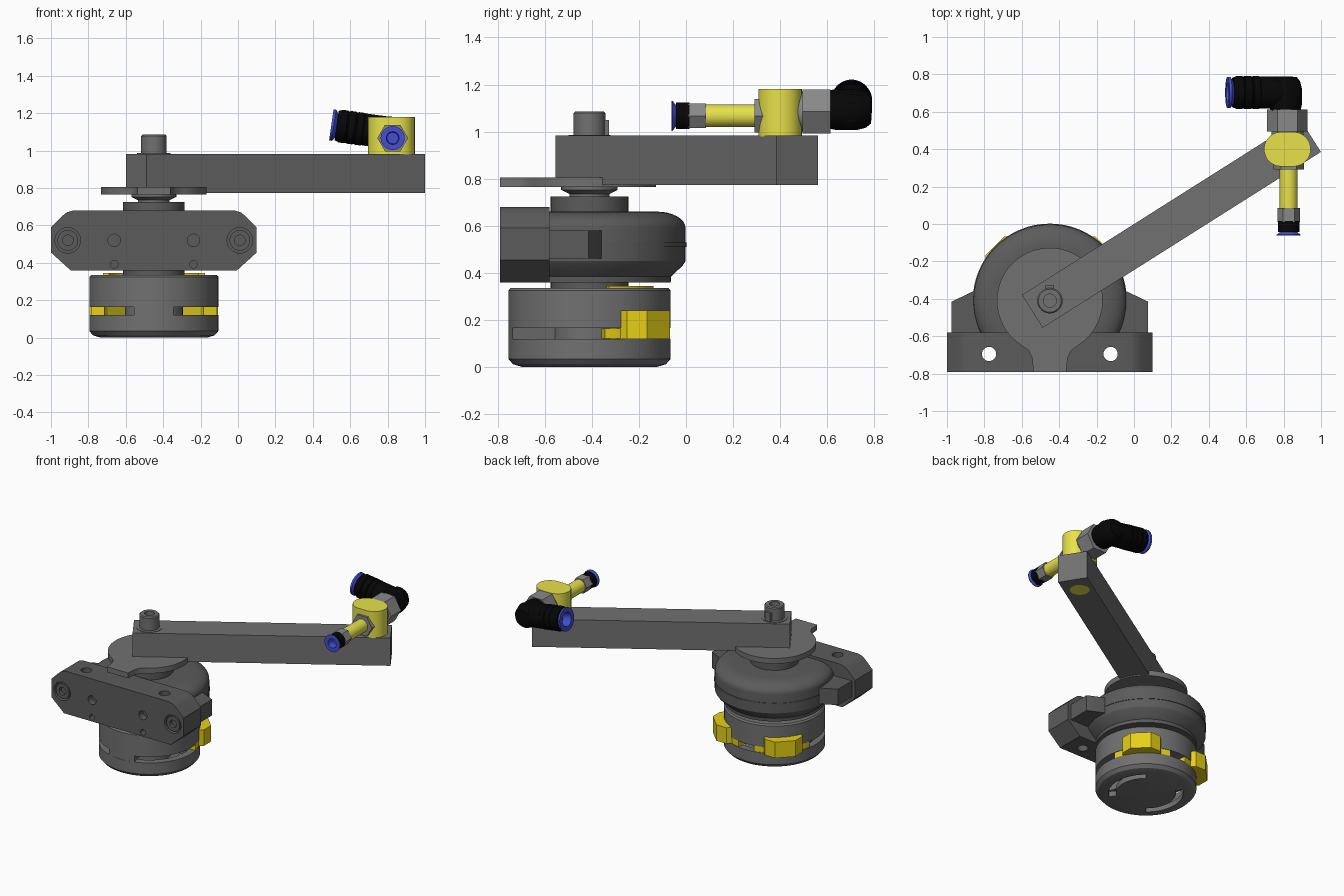
import bpy, bmesh
from math import pi, cos, sin, radians
from mathutils import Matrix, Euler

if "Cube" in bpy.data.objects:
    bpy.data.objects.remove(bpy.data.objects["Cube"])

CX, CY = -0.45, -0.41          # main shaft axis
FRONT, BACK = (pi / 2, 0, 0), (-pi / 2, 0, 0)


def material(name, col):
    m = bpy.data.materials.new(name)
    m.diffuse_color = (*col, 1)
    m.use_nodes = True
    m.node_tree.nodes["Principled BSDF"].inputs["Base Color"].default_value = m.diffuse_color
    return m


YELLOW = material("yellow", (0.80, 0.63, 0.008))
BRASS = material("brass_yellow", (0.80, 0.76, 0.07))
BLUE = material("blue", (0.06, 0.08, 0.65))
BLACK = material("black", (0.002, 0.002, 0.002))
GREY = material("grey", (0.165, 0.165, 0.165))
DARK = material("dark_grey", (0.105, 0.105, 0.105))
NUT = material("nut_grey", (0.25, 0.25, 0.25))


def finish(name, bm, loc, rot, mat):
    bmesh.ops.recalc_face_normals(bm, faces=bm.faces)
    bm.transform(Matrix.Translation(loc) @ Euler(rot).to_matrix().to_4x4())
    me = bpy.data.meshes.new(name)
    bm.to_mesh(me)
    bm.free()
    ob = bpy.data.objects.new(name, me)
    bpy.context.collection.objects.link(ob)
    me.materials.append(mat)
    return ob


def lathe(name, prof, loc=(CX, CY, 0), rot=(0, 0, 0), mat=GREY, n=64):
    """Revolve (radius, height) points about local z."""
    bm = bmesh.new()
    vs = [bm.verts.new((r, 0, z)) for r, z in prof]
    es = [bm.edges.new(p) for p in zip(vs, vs[1:])]
    bmesh.ops.spin(bm, geom=vs + es, cent=(0, 0, 0), axis=(0, 0, 1),
                   angle=2 * pi, steps=n, use_duplicate=False)
    bmesh.ops.remove_doubles(bm, verts=bm.verts, dist=1e-5)
    return finish(name, bm, loc, rot, mat)


def rod(name, r, z0, z1, loc=(CX, CY, 0), rot=(0, 0, 0), mat=GREY, n=48):
    return lathe(name, [(0, z0), (r, z0), (r, z1), (0, z1)], loc, rot, mat, n)


def tube(name, r0, r1, z0, z1, loc=(CX, CY, 0), rot=(0, 0, 0), mat=GREY, n=48):
    return lathe(name, [(r0, z0), (r1, z0), (r1, z1), (r0, z1), (r0, z0)], loc, rot, mat, n)


def prism(name, pts, z0, z1, loc=(0, 0, 0), rot=(0, 0, 0), mat=GREY):
    """Extrude a 2D outline along local z."""
    bm = bmesh.new()
    f = bm.faces.new([bm.verts.new((x, y, z0)) for x, y in pts])
    ext = bmesh.ops.extrude_face_region(bm, geom=[f])["geom"]
    bmesh.ops.translate(bm, vec=(0, 0, z1 - z0),
                        verts=[v for v in ext if isinstance(v, bmesh.types.BMVert)])
    return finish(name, bm, loc, rot, mat)


def arc(r, a0, a1, n=20, c=(0, 0)):
    return [(c[0] + r * cos(radians(a0 + (a1 - a0) * i / n)),
             c[1] + r * sin(radians(a0 + (a1 - a0) * i / n))) for i in range(n + 1)]


def sector(name, r0, r1, a0, a1, z0, z1, mat=GREY):
    return prism(name, arc(r1, a0, a1) + arc(r0, a1, a0), z0, z1, (CX, CY, 0), mat=mat)


def cut(ob, cutters):
    for c in cutters:
        c.hide_render = True
        m = ob.modifiers.new("cut", "BOOLEAN")
        m.operation, m.object, m.solver = "DIFFERENCE", c, "EXACT"
    dg = bpy.context.evaluated_depsgraph_get()
    me = bpy.data.meshes.new_from_object(ob.evaluated_get(dg))
    ob.modifiers.clear()
    ob.data = me
    for c in cutters:
        bpy.data.objects.remove(c)


# lower cap: hollow cup with two arc slots, core, front bridge, upper drum
cup = lathe("lower_cup", [(0, 0), (0.285, 0), (0.325, 0.012), (0.345, 0.035), (0.345, 0.12),
                          (0.295, 0.12), (0.295, 0.04), (0, 0.04)])
cut(cup, [sector("slot", 0.205, 0.255, a - 50, a + 50, -0.1, 0.08) for a in (0, 180)])
rod("cap_core", 0.155, 0.03, 0.34)
sector("front_bridge", 0.14, 0.344, 252, 288, 0.11, 0.17)
lathe("upper_drum", [(0, 0.165), (0.345, 0.165), (0.345, 0.325), (0.335, 0.335), (0, 0.335)])

# yellow clips on the two rear diagonals
for i, a in enumerate((45, 135)):
    rot = (0, 0, radians(a))
    prism(f"clip_{i}", [(0.25, -0.13), (0.355, -0.13), (0.415, -0.07), (0.415, 0.07),
                        (0.355, 0.13), (0.25, 0.13)], 0.12, 0.24, (CX, CY, 0), rot, YELLOW)
    sector(f"clip_foot_{i}", 0.27, 0.343, a - 34, a + 34, 0.121, 0.164, YELLOW)
    sector(f"clip_top_{i}", 0.25, 0.285, a - 28, a + 28, 0.33, 0.345, YELLOW)

# rotary housing with seam and collar, cut flush with the mounting bar
rod("neck", 0.165, 0.33, 0.37, mat=DARK)
housing = lathe("housing", [(0, 0.36), (0.345, 0.36), (0.347, 0.385), (0.395, 0.43), (0.408, 0.45)]
                + [(0.288 + 0.12 * x, 0.59 + 0.07 * y) for x, y in arc(1, 0, 90, 8)] + [(0, 0.66)], mat=DARK)
seam = rod("housing_seam", 0.412, 0.51, 0.528, mat=DARK, n=64)
for ob in (housing, seam):
    cut(ob, [prism("c", [(-2, -2), (2, -2), (2, -0.60), (-2, -0.60)], 0, 1)])
rod("collar", 0.165, 0.65, 0.725, mat=DARK)
lathe("shaft_cone", [(0, 0.72), (0.085, 0.72), (0.085, 0.735), (0.12, 0.752), (0.12, 0.77), (0, 0.77)])

# mounting bar with bores and screws, plus side ears
half = [(0.43, 0.68), (0.465, 0.67), (0.49, 0.65), (0.55, 0.59), (0.55, 0.455), (0.445, 0.36)]
outline = [(CX + x, z) for x, z in half] + [(CX - x, z) for x, z in reversed(half)]
bar = prism("mounting_bar", outline, 0.58, 0.79, rot=FRONT, mat=DARK)
cutters = []
for s in (-1, 1):
    cutters += [rod("c", 0.038, 0.2, 0.8, (CX + s * 0.325, -0.695, 0)),
                rod("c", 0.068, 0.75, 0.9, (CX + s * 0.46, 0, 0.52), FRONT),
                rod("c", 0.033, 0.74, 0.9, (CX + s * 0.212, 0, 0.52), FRONT),
                rod("c", 0.02, 0.74, 0.9, (CX + s * 0.212, 0, 0.392), FRONT)]
cut(bar, cutters)
for s in (-1, 1):
    side = "left" if s < 0 else "right"
    lathe(f"screw_{side}", [(0, 0.76), (0.028, 0.76), (0.028, 0.786), (0.055, 0.786), (0.055, 0.745)],
          (CX + s * 0.46, 0, 0.52), FRONT, DARK)
    prism(f"ear_{side}", [(CX + s * x, y) for x, y in
                          ((0.3, -0.6), (0.525, -0.6), (0.525, -0.415), (0.41, -0.36), (0.3, -0.36))],
          0.46, 0.58, mat=DARK)

# stop plate: disc with a flared front tab
tab = [(0.115, -0.265), (0.095, -0.305), (0.088, -0.38)]
prism("stop_plate", arc(0.283, -55, 235, 60) + [(-x, y) for x, y in tab] + tab[::-1],
      0.765, 0.805, (CX, CY, 0))

# swing arm
prism("swing_arm", [(-0.88, -0.104), (0.88, -0.104), (0.88, 0.104), (-0.88, 0.104)],
      0.774, 0.983, (0.2, 0.003, 0), (0, 0, radians(32.3)), GREY)
lathe("shaft_end", [(0, 0.97), (0.068, 0.97), (0.068, 1.078), (0.061, 1.085), (0.035, 1.085),
                    (0.035, 1.04), (0, 1.04)])
tube("shaft_washer", 0.06, 0.09, 0.97, 0.986)
prism("shaft_key", [(-0.022, 0.05), (0.022, 0.05), (0.022, 0.083), (-0.022, 0.083)],
      0.97, 1.05, (CX, CY, 0))

# brass tee on the arm end
TX, TY = 0.82, 0.40
prism("tee_body", arc(0.092, -90, 90, 20, (TX + 0.033, TY)) + arc(0.092, 90, 270, 20, (TX - 0.033, TY)),
      0.98, 1.18, mat=BRASS)
rod("tee_stud", 0.068, 0.7735, 1.0, (TX, TY, 0), mat=BRASS)

# front hose connector
F = (TX + 0.007, TY, 1.067)
rod("front_hex_nut", 0.082, 0.05, 0.108, F, FRONT, NUT, 6)
rod("front_pipe", 0.048, 0.1, 0.32, F, FRONT, BRASS)
rod("front_hex_collar", 0.06, 0.315, 0.39, F, FRONT, NUT, 6)
tube("front_black_ring", 0.034, 0.057, 0.385, 0.442, F, FRONT, BLACK)
lathe("front_release_ring", [(0.034, 0.40), (0.045, 0.44), (0.05, 0.447), (0.064, 0.457), (0.064, 0.462),
                             (0.034, 0.462), (0.03, 0.41), (0, 0.41)], F, FRONT, BLUE)

# rear nut and black elbow
B = (TX, TY, 1.085)
rod("rear_neck", 0.085, 0.05, 0.1, B, BACK, NUT)
rod("rear_hex_nut", 0.108, 0.094, 0.213, B, BACK, NUT, 6)
E = (0.81, 0.703, 1.094)
TILT = (0, radians(-82), 0)
lathe("elbow_base", [(0, -0.1), (0.08, -0.1), (0.088, -0.06), (0.088, 0.02), (0.078, 0.06), (0.06, 0.083),
                     (0, 0.087)], E, BACK, BLACK)
ridges = []
for k in range(3):
    z = 0.14 + 0.045 * k
    ridges += [(0.085, z), (0.088, z + 0.004), (0.088, z + 0.036), (0.085, z + 0.04)]
lathe("elbow_tube", [(0, -0.085), (0.045, -0.08), (0.072, -0.06), (0.086, -0.02), (0.086, 0.13)]
      + ridges + [(0.08, 0.285), (0.05, 0.285), (0.05, 0.2)], E, TILT, BLACK)
lathe("elbow_release_ring", [(0.06, 0.27), (0.065, 0.285), (0.084, 0.3), (0.084, 0.314), (0.05, 0.314),
                             (0.045, 0.25), (0, 0.25)], E, TILT, BLUE)

# smooth the round faces, keep the edges
bpy.ops.object.select_all(action="SELECT")
bpy.context.view_layer.objects.active = bar
bpy.ops.object.shade_smooth_by_angle(angle=radians(30))
